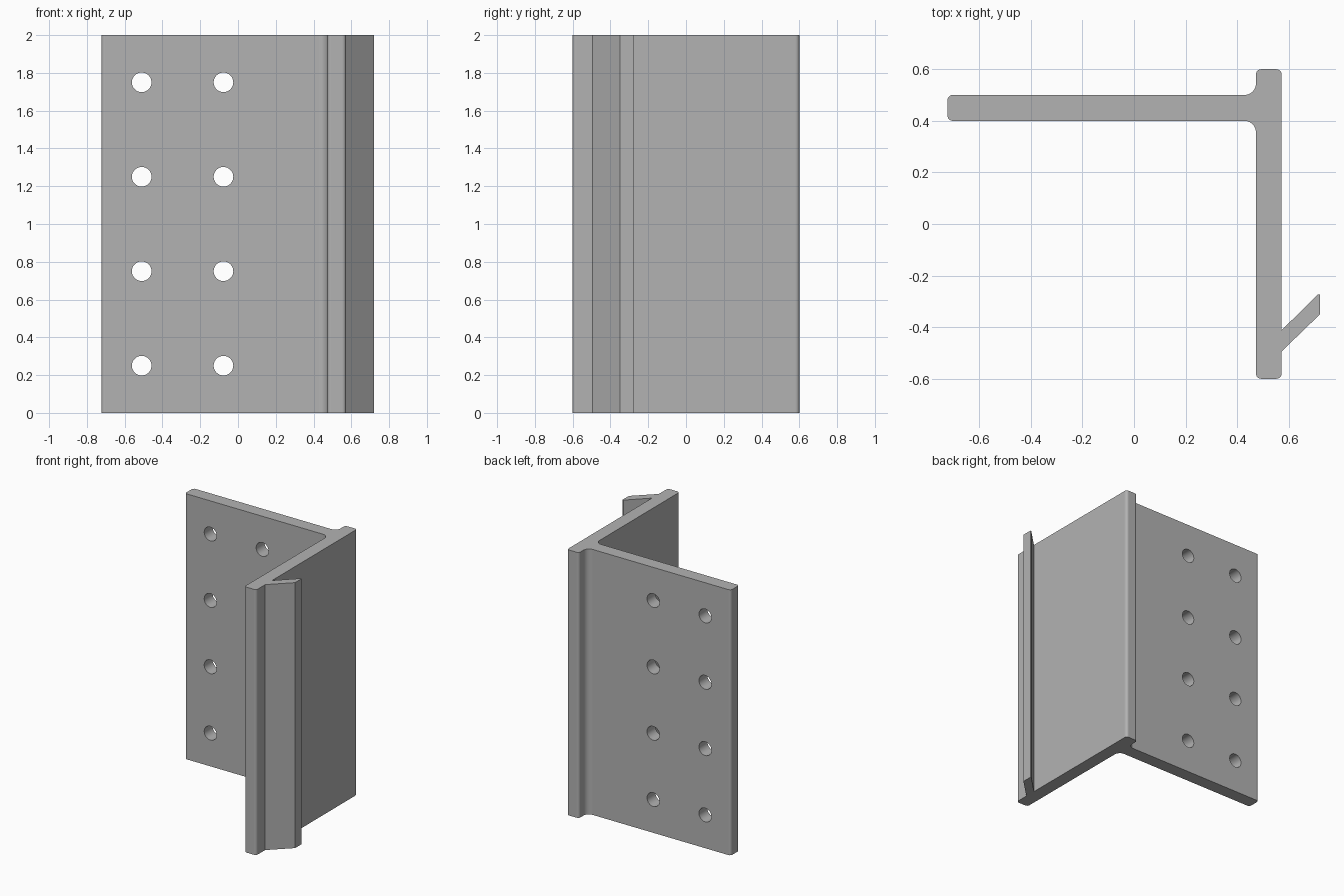
import bpy, bmesh, math
from mathutils import Vector

cube = bpy.data.objects.get("Cube")
if cube:
    bpy.data.objects.remove(cube, do_unlink=True)

HEIGHT = 2.0
COLUMNS = (-0.51, -0.077)
ROWS = (0.25, 0.75, 1.25, 1.75)
HOLE_RADIUS = 0.052
SIDES = 32

metal = bpy.data.materials.new("plain grey metal")
metal.use_nodes = True
grey = (0.45, 0.45, 0.45, 1)
metal.diffuse_color = grey
metal.node_tree.nodes["Principled BSDF"].inputs["Base Color"].default_value = grey


def rounded(corners, steps=6):
    """Outline through (x, y, radius) corners, each rounded by a tangent arc."""
    outline = []
    for i, (x, y, r) in enumerate(corners):
        p = Vector((x, y))
        if r == 0:
            outline.append(p)
            continue
        a = (Vector(corners[i - 1][:2]) - p).normalized()
        b = (Vector(corners[(i + 1) % len(corners)][:2]) - p).normalized()
        # every rounded corner is square, so the arc is a quarter circle
        for k in range(steps + 1):
            t = math.pi / 2 * k / steps
            outline.append(p + a * r * (1 - math.sin(t)) + b * r * (1 - math.cos(t)))
    return outline


# Cross-section: flange with hole columns, web and slanted lip
soft, fillet = 0.02, 0.045
front_columns = [(x, 0.4, 0) for x in COLUMNS]
back_columns = [(x, 0.5, 0) for x in reversed(COLUMNS)]
section = [
    (-0.723, 0.4, soft), *front_columns, (0.473, 0.4, fillet),
    (0.473, -0.6, soft), (0.572, -0.6, soft),
    (0.572, -0.494, 0), (0.721, -0.35, 0), (0.721, -0.274, 0), (0.712, -0.274, 0),
    (0.572, -0.412, 0),
    (0.572, 0.6, soft), (0.473, 0.6, soft),
    (0.473, 0.5, fillet), *back_columns, (-0.723, 0.5, soft),
]
outline = rounded(section)

bm = bmesh.new()
bottom = [bm.verts.new((p.x, p.y, 0)) for p in outline]
top = [bm.verts.new((p.x, p.y, HEIGHT)) for p in outline]


def hole_rim(p, z):
    """Circle of vertices on the flange, starting at its lowest point."""
    rim = []
    for k in range(SIDES):
        t = 2 * math.pi * k / SIDES
        rim.append(bm.verts.new((p.x + HOLE_RADIUS * math.sin(t), p.y,
                                 z - HOLE_RADIUS * math.cos(t))))
    return rim


# Rims of the bolt holes, joined through the flange by round walls
rims = {}
for x in COLUMNS:
    front, back = [i for i, p in enumerate(outline) if abs(p.x - x) < 0.001]
    for i in (front, back):
        rims[i] = [hole_rim(outline[i], z) for z in ROWS]
    for f, b in zip(rims[front], rims[back]):
        for k in range(SIDES):
            n = (k + 1) % SIDES
            bm.faces.new((f[k], f[n], b[n], b[k]))


def upright(i, side):
    """Path from bottom to top, passing holes on the +x or -x side."""
    path = [bottom[i]]
    half = SIDES // 2
    for rim in rims.get(i, []):
        path += rim[:half + 1] if side > 0 else rim[:1] + rim[:half - 1:-1]
    return path + [top[i]]


# Walls between neighbouring uprights, then the two ends
for i, p in enumerate(outline):
    n = (i + 1) % len(outline)
    side = outline[n].x - p.x
    bm.faces.new(upright(i, side)[::-1] + upright(n, -side))
bm.faces.new(top)
bm.faces.new(bottom[::-1])

# Smooth only the narrow strips of fillets and hole walls
bm.normal_update()
for face in bm.faces:
    face.smooth = face.calc_area() < 0.03

mesh = bpy.data.meshes.new("extruded_bracket")
bm.to_mesh(mesh)
bm.free()
mesh.materials.append(metal)
bracket = bpy.data.objects.new("extruded_bracket", mesh)
bpy.context.scene.collection.objects.link(bracket)
